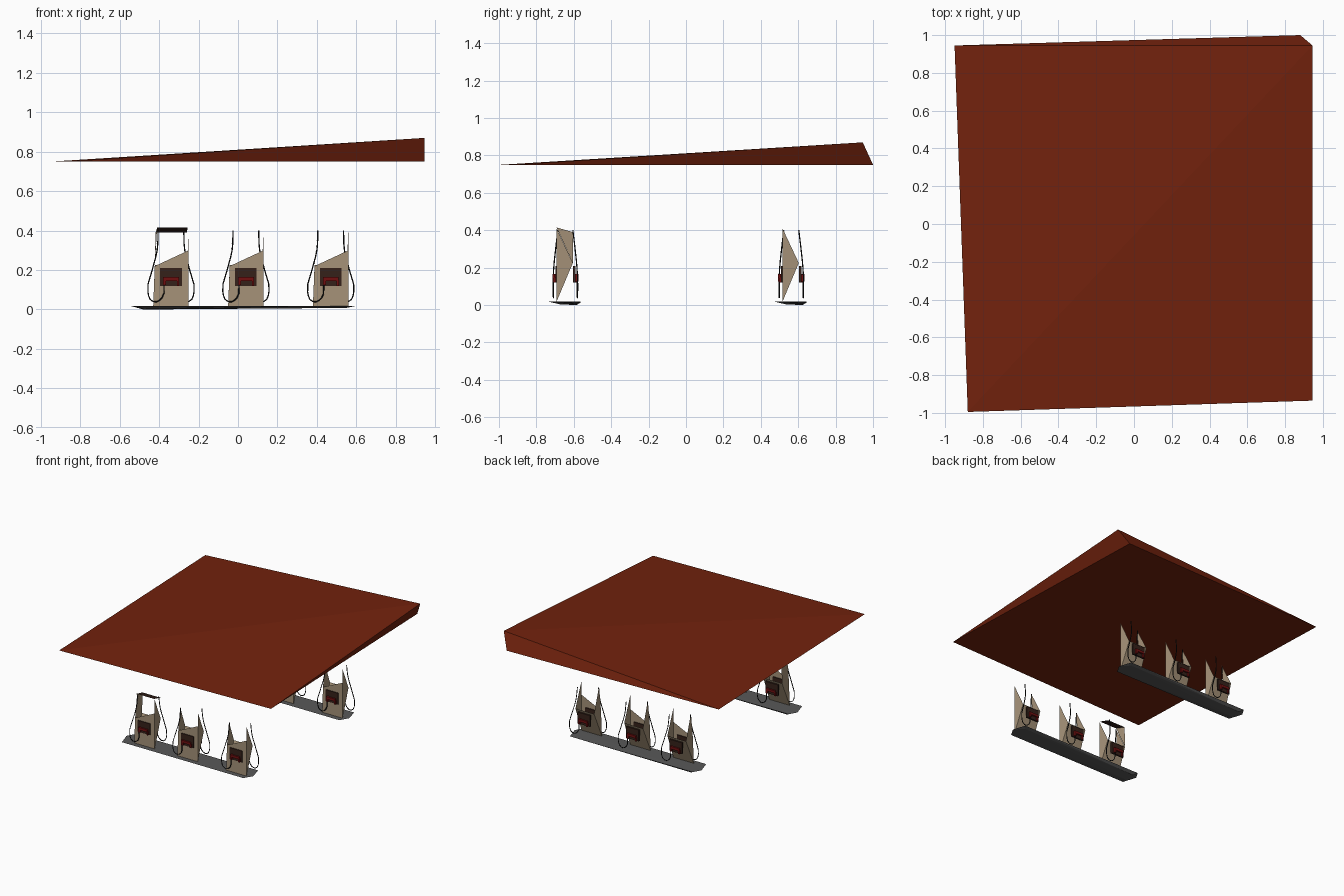
import bpy, bmesh
from mathutils import Vector

if "Cube" in bpy.data.objects:
    bpy.data.objects.remove(bpy.data.objects["Cube"])


def material(name, rgb):
    m = bpy.data.materials.new(name)
    m.diffuse_color = (*rgb, 1)
    m.use_nodes = True
    m.node_tree.nodes["Principled BSDF"].inputs["Base Color"].default_value = m.diffuse_color
    return m


ROOF = material("roof_red", (0.17, 0.016, 0.004))
TAN = material("tan_panel", (0.38, 0.29, 0.19))
DARK = material("dark_brown", (0.035, 0.015, 0.01))
RED = material("nozzle_red", (0.16, 0.005, 0.005))
BLACK = material("hose_black", (0.01, 0.01, 0.01))
CURB = material("curb_grey", (0.1, 0.1, 0.1))


def link(name, data, mat):
    ob = bpy.data.objects.new(name, data)
    data.materials.append(mat)
    bpy.context.collection.objects.link(ob)
    return ob


def hull(name, points, mat):
    bm = bmesh.new()
    for p in points:
        bm.verts.new(p)
    bmesh.ops.convex_hull(bm, input=bm.verts[:])
    me = bpy.data.meshes.new(name)
    bm.to_mesh(me)
    bm.free()
    return link(name, me, mat)


def sheet(name, points, faces, mat):
    me = bpy.data.meshes.new(name)
    me.from_pydata([tuple(p) for p in points], [], faces)
    return link(name, me, mat)


def box(name, lo, hi, mat):
    return hull(name, [(x, y, z) for x in (lo[0], hi[0])
                       for y in (lo[1], hi[1]) for z in (lo[2], hi[2])], mat)


def tube(name, points, mat, r=0.0035):
    cu = bpy.data.curves.new(name, 'CURVE')
    cu.dimensions = '3D'
    cu.bevel_depth = r
    cu.bevel_resolution = 0
    cu.resolution_u = 3
    sp = cu.splines.new('BEZIER')
    sp.bezier_points.add(len(points) - 1)
    for b, p in zip(sp.bezier_points, points):
        b.co = p
        b.handle_left_type = b.handle_right_type = 'AUTO'
    return link(name, cu, mat)


def island(y):
    # thin raised curb, its underside sloping away to one end
    hull("island", [(-0.545, y + 0.02, 0.018), (-0.51, y - 0.088, 0.018),
                    (0.56, y - 0.088, 0.018), (0.60, y - 0.02, 0.018),
                    (0.57, y + 0.085, 0.016), (-0.51, y + 0.08, 0.018),
                    (-0.48, y + 0.06, 0.0), (0.55, y + 0.06, 0.008),
                    (-0.48, y - 0.03, 0.004)], CURB)


def pump(cx, cy, capped):
    o = Vector((cx, cy, 0))
    # wedge cabinet: front and two tall triangular sides
    pts = [(-0.09, -0.047, 0.018), (0.09, -0.047, 0.018),
           (0.09, -0.047, 0.30), (-0.082, -0.047, 0.22),
           (-0.065, -0.047, 0.41), (0.09, -0.047, 0.41),
           (-0.082, 0.04, 0.225), (0.082, 0.04, 0.225)]
    sheet("pump_cabinet", [o + Vector(p) for p in pts],
          [(0, 1, 2, 3), (1, 7, 5, 2), (0, 3, 4, 6), (0, 6, 7, 1)], TAN)
    if capped:
        # the only pump that keeps its full side and top
        pts = [(-0.07, -0.047, 0.415), (-0.078, 0.04, 0.39),
               (-0.082, 0.04, 0.225), (0.085, -0.047, 0.415), (0.08, 0.04, 0.39)]
        v = [o + Vector(p) for p in pts]
        sheet("pump_side_panel", v[:3], [(0, 1, 2)], TAN)
        sheet("pump_cap", [v[0], v[3], v[4], v[1]], [(0, 1, 2, 3)], DARK)
    # hose, nozzle and holder box on both faces, turned half a circle
    for s in (-1, 1):
        def at(x, y, z):
            return o + Vector((-s * x, s * y, z))
        box("nozzle_holder", at(-0.055, 0.04, 0.12), at(0.055, 0.054, 0.21), DARK)
        box("nozzle_handle", at(-0.04, 0.054, 0.125), at(-0.025, 0.07, 0.165), RED)
        box("nozzle_grip", at(-0.03, 0.058, 0.145), at(0.04, 0.07, 0.165), RED)
        box("nozzle_spout", at(0.03, 0.054, 0.12), at(0.042, 0.066, 0.15), RED)
        tube("hose", [at(*p) for p in (
            (-0.065, 0.04, 0.40), (-0.07, 0.052, 0.30), (-0.095, 0.062, 0.20),
            (-0.117, 0.066, 0.09), (-0.09, 0.064, 0.04), (-0.045, 0.064, 0.06),
            (-0.035, 0.064, 0.13))], BLACK)


for y in (-0.645, 0.563):
    island(y)
    for i, x in enumerate((-0.34, 0.04, 0.47)):
        pump(x, y, y < 0 and i == 0)

# floating wedge canopy, highest at one corner
hull("canopy", [(-0.95, 0.945, 0.75), (0.88, 1.0, 0.75), (0.945, 0.945, 0.87),
                (0.945, -0.935, 0.75), (-0.88, -0.995, 0.75)], ROOF)
